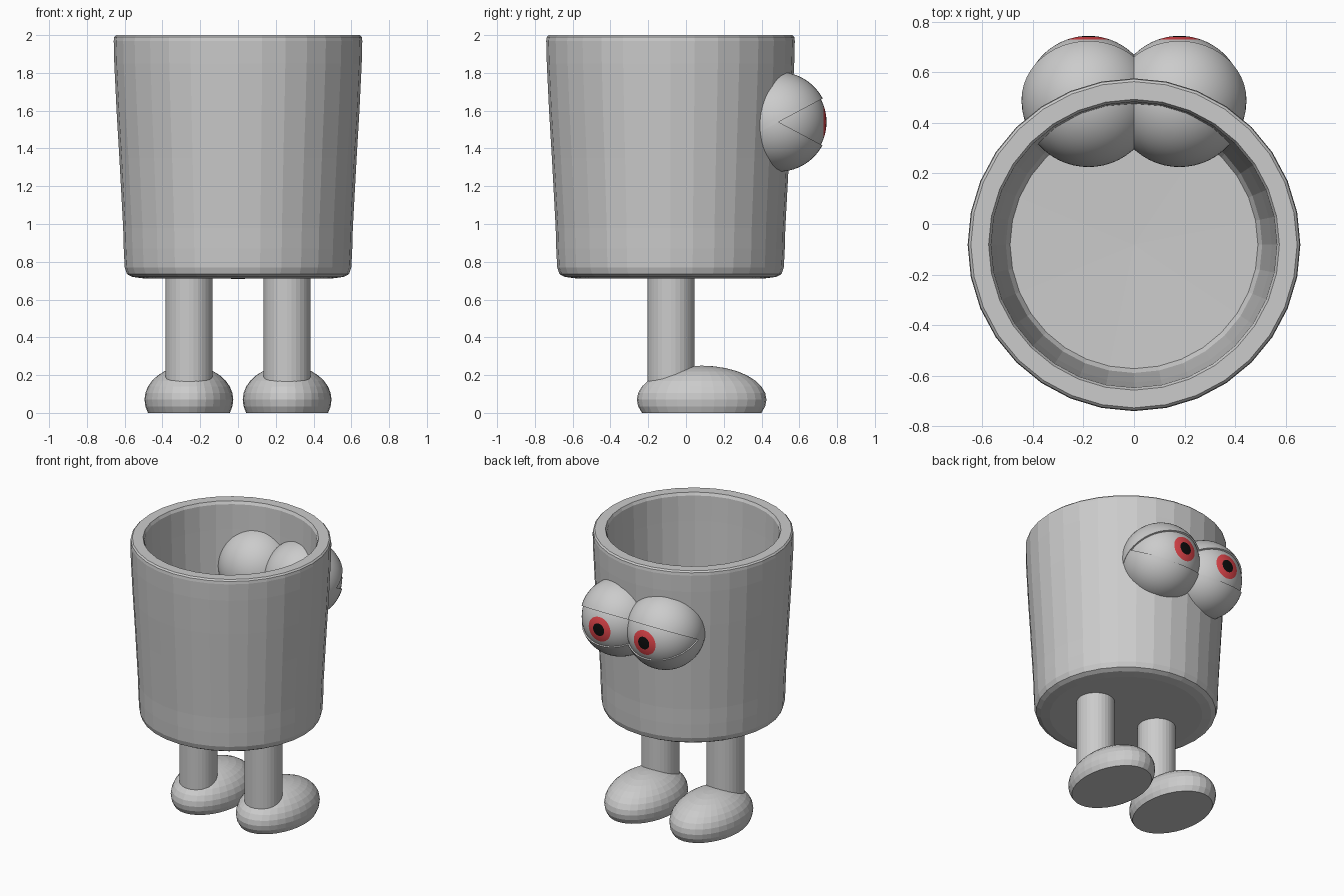
import bpy, bmesh, math
from mathutils import Matrix

if "Cube" in bpy.data.objects:
    bpy.data.objects.remove(bpy.data.objects["Cube"])


def material(name, rgb):
    m = bpy.data.materials.new(name)
    m.diffuse_color = (*rgb, 1)
    m.use_nodes = True
    m.node_tree.nodes["Principled BSDF"].inputs["Base Color"].default_value = m.diffuse_color
    return m


GREY = material("grey", (0.6, 0.6, 0.6))
RED = material("red", (0.75, 0.06, 0.07))
BLACK = material("black", (0.004, 0.004, 0.004))


def finish(bm, name, mats, matrix, smooth=False):
    bm.transform(matrix)
    bmesh.ops.recalc_face_normals(bm, faces=bm.faces)
    me = bpy.data.meshes.new(name)
    bm.to_mesh(me)
    bm.free()
    for m in mats:
        me.materials.append(m)
    ob = bpy.data.objects.new(name, me)
    bpy.context.collection.objects.link(ob)
    if smooth:
        bpy.ops.object.select_all(action='DESELECT')
        ob.select_set(True)
        bpy.context.view_layer.objects.active = ob
        bpy.ops.object.shade_smooth_by_angle(angle=math.radians(35))
    return ob


def lathe(profile, sides):
    """Revolve (radius, z) points around z."""
    bm = bmesh.new()
    vs = [bm.verts.new((r, 0, z)) for r, z in profile]
    es = [bm.edges.new(p) for p in zip(vs, vs[1:])]
    bmesh.ops.spin(bm, geom=vs + es, cent=(0, 0, 0), axis=(0, 0, 1),
                   angle=2 * math.pi, steps=sides, use_duplicate=False)
    bmesh.ops.remove_doubles(bm, verts=bm.verts, dist=1e-4)
    return bm


def arc(radius, degrees, step):
    return [(radius * math.sin(math.radians(a)), radius * math.cos(math.radians(a)))
            for a in range(0, degrees + 1, step)]


# Hollow cup body
cup = [(0, .71), (.5, .712), (.56, .72), (.588, .735), (.6, .77), (.605, .87),
       (.608, .98), (.628, 1.35), (.643, 1.6), (.655, 1.85), (.658, 1.97),
       (.655, 1.99), (.645, 2), (.575, 2), (.565, 1.98), (.56, 1.8), (.545, 1.4),
       (.515, 1), (.507, .9), (.49, .87), (0, .86)]
finish(lathe(cup, 32), "cup_body", [GREY], Matrix.Translation((0, -.082, 0)))

for side, s in (("left", -1), ("right", 1)):
    # Leg
    leg = lathe([(0, .1), (.125, .1), (.125, .75), (0, .75)], 32)
    finish(leg, side + "_leg", [GREY], Matrix.Translation((s * .26, -.08, 0)))

    # Foot: ellipsoid with a flat sole
    foot = bmesh.new()
    bmesh.ops.create_uvsphere(foot, u_segments=32, v_segments=16, radius=1)
    foot.transform(Matrix.Translation((s * .26, .083, .07)) @
                   Matrix.Diagonal((.235, .343, .18, 1)))
    cut = bmesh.ops.bisect_plane(foot, geom=foot.verts[:] + foot.edges[:] + foot.faces[:],
                                 plane_co=(0, 0, 0), plane_no=(0, 0, -1), clear_outer=True)
    bmesh.ops.contextual_create(
        foot, geom=[e for e in cut["geom_cut"] if isinstance(e, bmesh.types.BMEdge)])
    finish(foot, side + "_foot", [GREY], Matrix())

    # Eyeball: iris and pupil are rings of faces around the forward pole
    place = Matrix.Translation((s * .18, .49, 1.54))
    eye = lathe(arc(.254, 180, 5), 48)
    for f in eye.faces:
        c = f.calc_center_median()
        angle = math.degrees(c.angle((0, 0, 1)))
        f.material_index = 2 if angle < 10 else 1 if angle < 20 else 0
    finish(eye, side + "_eyeball", [GREY, RED, BLACK],
           place @ Matrix.Rotation(-math.pi / 2, 4, 'X'), True)

    # Eyelids: tilted half spheres
    tilt = math.radians(28)
    for name, turn, r in (("upper", tilt, .265), ("lower", math.pi - tilt, .263)):
        lid = lathe(arc(r, 90, 5) + [(0, 0)], 48)
        finish(lid, f"{side}_{name}_eyelid", [GREY],
               place @ Matrix.Rotation(turn, 4, 'X'), True)
